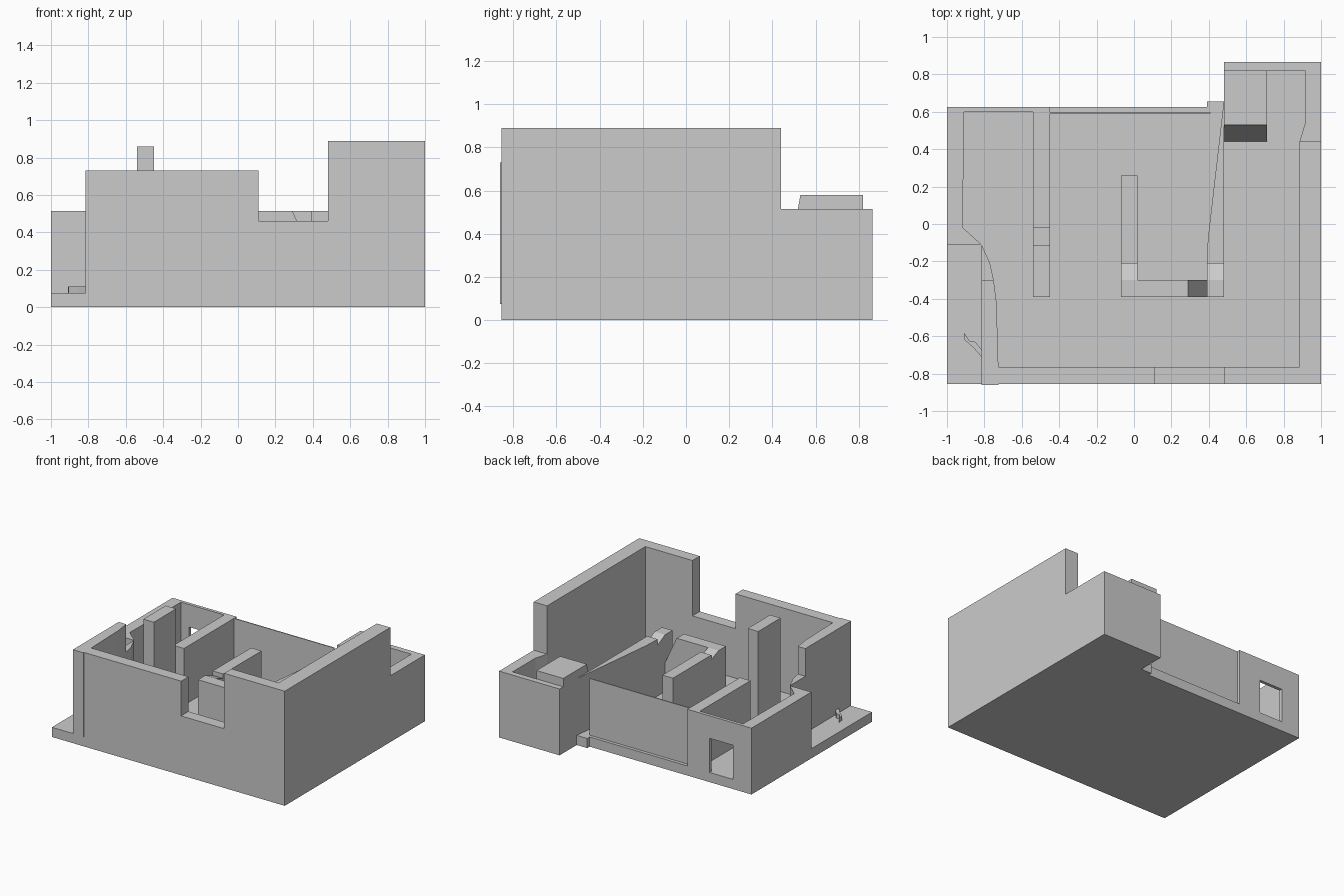
import bpy, bmesh

if "Cube" in bpy.data.objects:
    bpy.data.objects.remove(bpy.data.objects["Cube"])

FLOOR = 0.075   # top of the floor slab
LOW = 0.515     # low wall height


def prism(name, pts, z0, z1, axis='z'):
    """Extrude a flat outline along an axis ('x', 'y' or 'z')."""
    def place(p, d):
        if axis == 'z':
            return (p[0], p[1], d)
        if axis == 'y':
            return (p[0], d, p[1])
        return (d, p[0], p[1])
    bm = bmesh.new()
    a = [bm.verts.new(place(p, z0)) for p in pts]
    b = [bm.verts.new(place(p, z1)) for p in pts]
    n = len(pts)
    bm.faces.new(a)
    bm.faces.new(b)
    for i in range(n):
        j = (i + 1) % n
        bm.faces.new((a[i], a[j], b[j], b[i]))
    bmesh.ops.recalc_face_normals(bm, faces=bm.faces)
    mesh = bpy.data.meshes.new(name)
    bm.to_mesh(mesh)
    bm.free()
    ob = bpy.data.objects.new(name, mesh)
    bpy.context.collection.objects.link(ob)
    return ob


def box(name, x0, x1, y0, y1, z0, z1):
    return prism(name, [(x0, y0), (x1, y0), (x1, y1), (x0, y1)], z0, z1)


# Floor slab with the back right bay
prism("floor", [(-1, -0.855), (1, -0.855), (1, 0.865), (0.48, 0.865), (0.48, 0.655),
                (0.39, 0.655), (0.39, 0.625), (-1, 0.625)], 0, FLOOR)

# Front wall, one stepped profile with the window notch
prism("front_wall", [(-0.815, FLOOR), (1, FLOOR), (1, 0.89), (0.48, 0.89), (0.48, 0.46),
                     (0.11, 0.46), (0.11, 0.73), (-0.815, 0.73)], -0.855, -0.765, 'y')

# Right wall: high part, then the low tapered part of the bay
box("right_wall", 0.885, 1, -0.765, 0.44, FLOOR, 0.89)
prism("bay_wall", [(0.885, 0.44), (1, 0.44), (1, 0.865), (0.48, 0.865), (0.48, 0.82),
                   (0.915, 0.82), (0.915, 0.54)], FLOOR, LOW)

# Slanted block in the bay
prism("bay_block", [(0.44, FLOOR), (0.82, FLOOR), (0.82, 0.58), (0.53, 0.58)],
      0.48, 0.71, 'x')

# Left low wall and back wall with a window opening
prism("left_wall", [(-1, -0.11), (-0.815, -0.11), (-0.915, -0.02), (-0.91, 0.6),
                    (-0.91, 0.625), (-1, 0.625)], FLOOR, LOW)
box("back_wall_left", -0.91, -0.84, 0.6, 0.625, FLOOR, LOW)
box("back_wall_right", -0.64, -0.54, 0.6, 0.625, FLOOR, LOW)
box("back_wall_lintel", -0.84, -0.64, 0.6, 0.625, 0.34, LOW)

# Curved entrance wall, low then high
prism("curved_wall_low", [(-0.815, -0.11), (-0.815, -0.3), (-0.75, -0.3),
                          (-0.77, -0.21)], FLOOR, LOW)
prism("curved_wall_high", [(-0.815, -0.862), (-0.725, -0.862), (-0.725, -0.765),
                           (-0.735, -0.42), (-0.75, -0.3), (-0.815, -0.3)], FLOOR, 0.73)

# Inner partition: tall pier, door gap, long low wall
prism("partition", [(-0.39, FLOOR), (0.625, FLOOR), (0.625, LOW), (-0.02, LOW),
                    (-0.02, 0.09), (-0.115, 0.09), (-0.115, 0.86), (-0.39, 0.86)],
      -0.54, -0.45, 'x')

# Thin back panel, set in from the floor edge
box("back_panel", -0.45, 0.41, 0.592, 0.6, FLOOR, LOW)

# Middle room: front wall with a sloped dip, left leg, right wedge wall
prism("room_front", [(-0.07, FLOOR), (0.48, FLOOR), (0.48, LOW), (0.39, LOW),
                     (0.39, 0.3), (0.29, LOW), (-0.07, LOW)], -0.39, -0.3, 'y')
prism("room_leg", [(-0.3, FLOOR), (0.26, FLOOR), (0.26, LOW), (-0.21, LOW),
                   (-0.21, 0.48), (-0.3, LOW)], -0.07, 0.02, 'x')
prism("room_side_ramp", [(-0.3, FLOOR), (-0.21, FLOOR), (-0.21, 0.47), (-0.3, LOW)],
      0.39, 0.48, 'x')
prism("room_side", [(0.39, -0.21), (0.48, -0.21), (0.48, 0.655), (0.395, -0.08)],
      FLOOR, LOW)

# Small broken chip on the porch
prism("porch_chip", [(-0.91, -0.58), (-0.88, -0.625), (-0.85, -0.63), (-0.815, -0.67),
                     (-0.815, -0.71), (-0.86, -0.66), (-0.905, -0.62)], FLOOR, 0.11)
